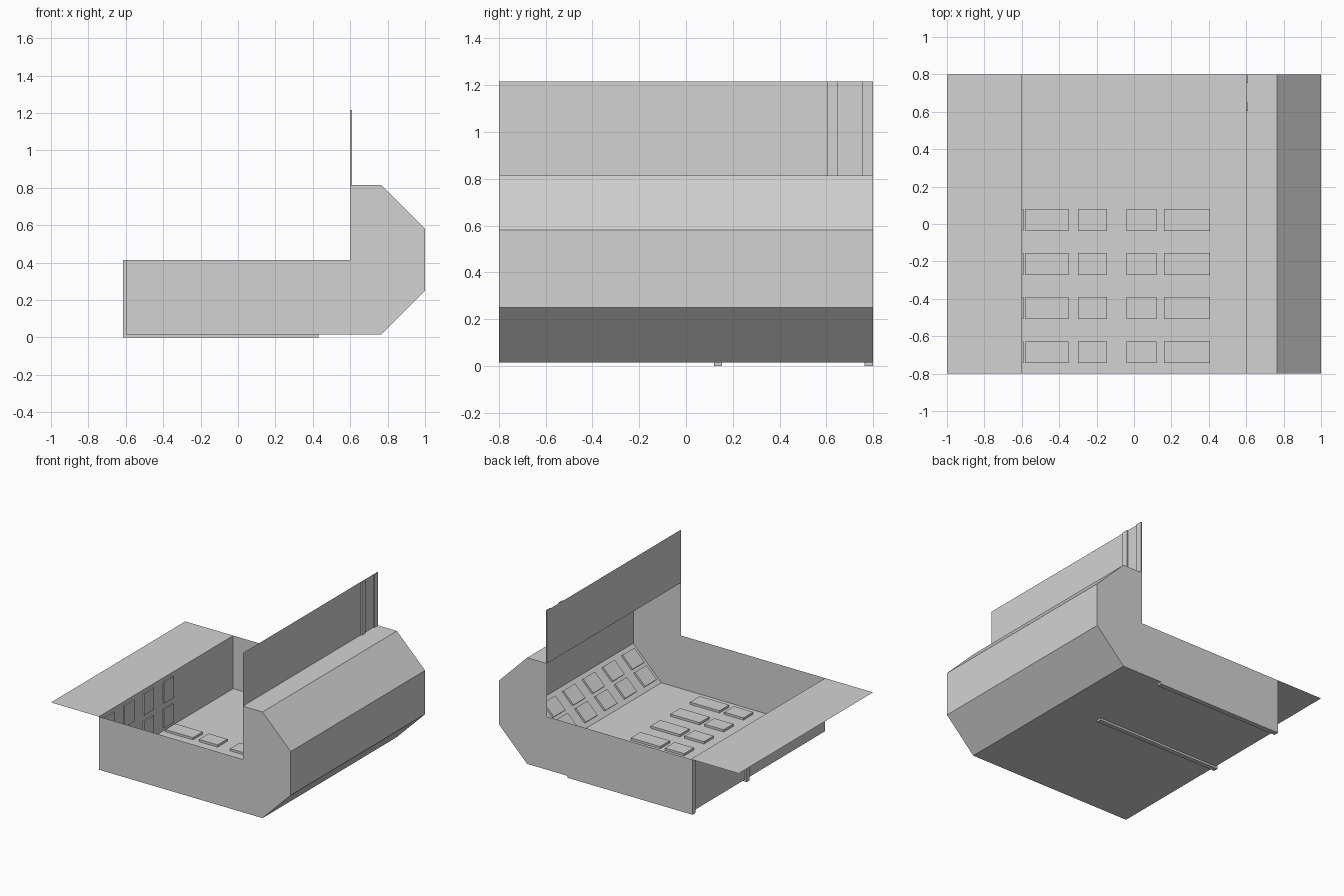
import bpy, bmesh
from mathutils import Vector, Matrix

if "Cube" in bpy.data.objects:
    bpy.data.objects.remove(bpy.data.objects["Cube"])

grey = bpy.data.materials.new("light_grey")
grey.diffuse_color = (0.65, 0.65, 0.65, 1)
grey.use_nodes = True
grey.node_tree.nodes["Principled BSDF"].inputs["Base Color"].default_value = grey.diffuse_color


def finish(name, bm):
    mesh = bpy.data.meshes.new(name)
    bm.to_mesh(mesh)
    bm.free()
    mesh.materials.append(grey)
    obj = bpy.data.objects.new(name, mesh)
    bpy.context.collection.objects.link(obj)
    return obj


def add_box(bm, lo, hi, frame=Matrix()):
    lo, hi = Vector(lo), Vector(hi)
    m = Matrix.Translation((lo + hi) / 2) @ Matrix.Diagonal((*(hi - lo), 1))
    bmesh.ops.create_cube(bm, size=1, matrix=frame @ m)


def sheet(name, a, b, y0=-0.8, y1=0.8):
    """Thin rectangular sheet running along y between two (x, z) points."""
    bm = bmesh.new()
    pts = [(a[0], y0, a[1]), (b[0], y0, b[1]), (b[0], y1, b[1]), (a[0], y1, a[1])]
    bm.faces.new([bm.verts.new(p) for p in pts])
    return finish(name, bm)


# Open shell: extruded profile without its top and inner upright faces
profile = [(-0.6, 0.415), (-0.6, 0.015), (0.765, 0.015), (1, 0.25),
           (1, 0.58), (0.765, 0.815), (0.6, 0.815), (0.6, 0.415)]
bm = bmesh.new()
front = [bm.verts.new((x, -0.8, z)) for x, z in profile]
back = [bm.verts.new((x, 0.8, z)) for x, z in profile]
bm.faces.new(front)
bm.faces.new(back[::-1])
for i in range(6):
    bm.faces.new([front[i + 1], front[i], back[i], back[i + 1]])
finish("shell", bm)

# Opened flaps
sheet("side_flap", (-1, 0.415), (-0.6, 0.415))
sheet("upright_flap", (0.6, 0.815), (0.6, 1.215))

# Rails under the floor, up the left wall and on the upright flap
bm = bmesh.new()
for y0, y1 in [(0.12, 0.155), (0.763, 0.8)]:
    add_box(bm, (-0.615, y0, 0), (0.43, y1, 0.015))
    add_box(bm, (-0.615, y0, 0.015), (-0.6, y1, 0.415))
finish("outer_rails", bm)
bm = bmesh.new()
for y0, y1 in [(0.605, 0.65), (0.755, 0.8)]:
    add_box(bm, (0.6, y0, 0.815), (0.609, y1, 1.215))
finish("flap_rails", bm)

# Raised plates on the floor and the left wall
floor, wall = bmesh.new(), bmesh.new()
for r in range(4):
    y = -0.685 + 0.2355 * r
    for x0, x1 in [(-0.58, -0.35), (-0.3, -0.145), (-0.04, 0.12), (0.16, 0.405)]:
        add_box(floor, (x0, y - 0.058, 0.015), (x1, y + 0.058, 0.032))
    for z0, z1 in [(0.04, 0.18), (0.225, 0.385)]:
        add_box(wall, (-0.6, y - 0.058, z0), (-0.59, y + 0.058, z1))
finish("floor_plates", floor)
finish("wall_plates", wall)

# Raised plates on the lower inner slope
slope = Matrix.Translation((0.765, 0, 0.015)) @ Matrix.Rotation(-0.785398, 4, 'Y')
bm = bmesh.new()
for c in range(7):
    y = -0.695 + 0.235 * c
    for s0, s1 in [(0.035, 0.155), (0.18, 0.3)]:
        add_box(bm, (s0, y - 0.07, 0), (s1, y + 0.07, 0.015), slope)
finish("slope_plates", bm)
